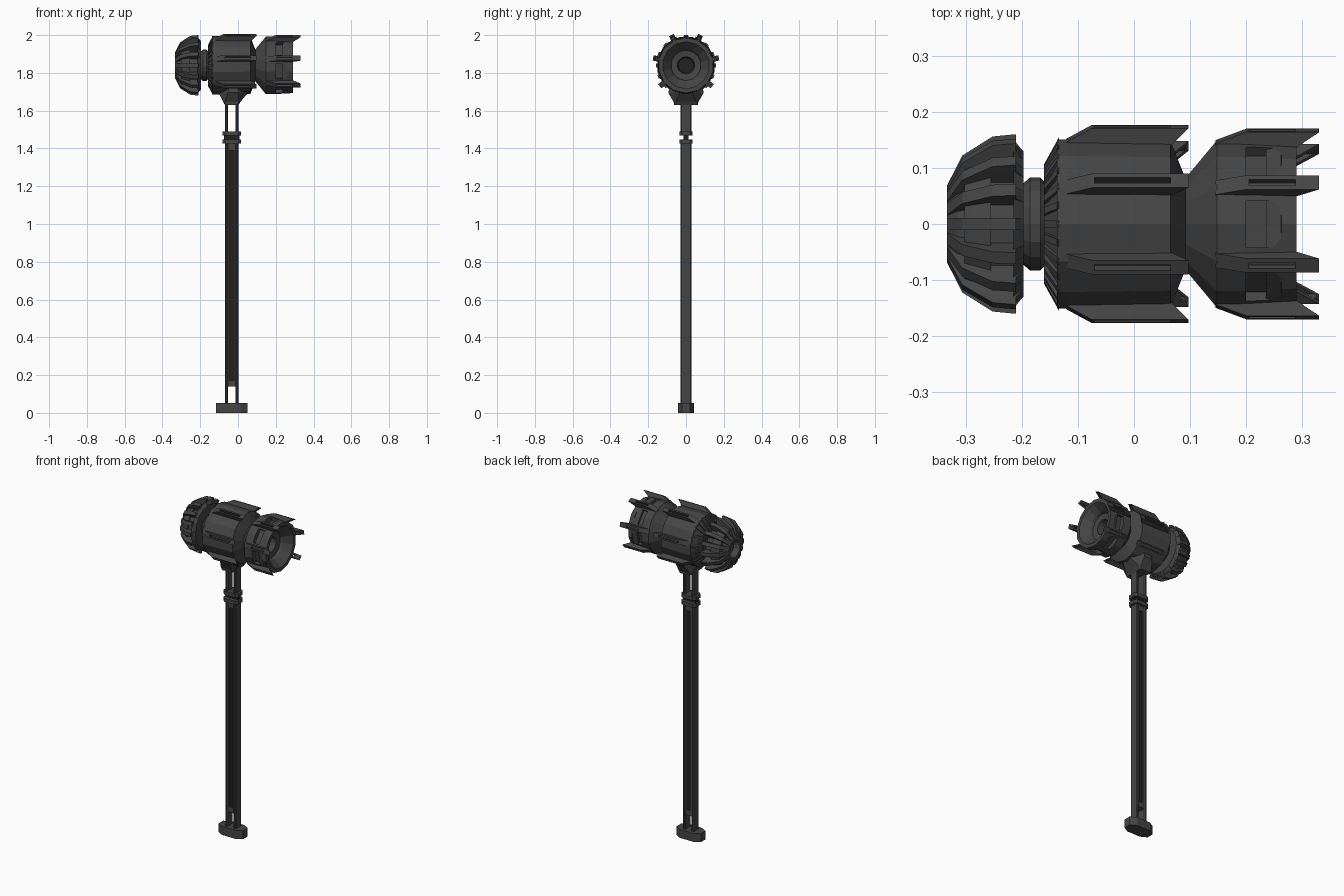
import bpy, bmesh, math
from mathutils import Matrix, Vector

if "Cube" in bpy.data.objects:
    bpy.data.objects.remove(bpy.data.objects["Cube"])

HZ = 1.84           # height of the head axis
HX = -0.033         # centre of the handle
dark = bpy.data.materials.new("dark_metal")
dark.diffuse_color = (0.06, 0.06, 0.06, 1)
dark.use_nodes = True
dark.node_tree.nodes["Principled BSDF"].inputs["Base Color"].default_value = dark.diffuse_color
black = bpy.data.materials.new("black_metal")
black.diffuse_color = (0.015, 0.015, 0.015, 1)
black.use_nodes = True
black.node_tree.nodes["Principled BSDF"].inputs["Base Color"].default_value = black.diffuse_color


def finish(bm, name, mat=dark):
    bmesh.ops.recalc_face_normals(bm, faces=bm.faces)
    me = bpy.data.meshes.new(name)
    bm.to_mesh(me)
    bm.free()
    me.materials.append(mat)
    ob = bpy.data.objects.new(name, me)
    bpy.context.collection.objects.link(ob)
    return ob


def lathe(name, prof, n, mat=dark):
    """Spin a closed (x, radius) outline round the head axis."""
    bm = bmesh.new()
    rings = []
    for x, r in prof:
        if r == 0:
            rings.append([bm.verts.new((x, 0, HZ))] * n)
            continue
        rings.append([bm.verts.new((x, r * math.cos(a), HZ + r * math.sin(a)))
                      for a in (math.pi / 2 + i * 2 * math.pi / n for i in range(n))])
    for A, B in zip(rings, rings[1:]):
        for i in range(n):
            j = (i + 1) % n
            quad = list(dict.fromkeys((A[i], A[j], B[j], B[i])))
            if len(quad) > 2:
                bm.faces.new(quad)
    return finish(bm, name, mat)


def slab(bm, pts, lo, hi, mat4):
    """Extrude an outline (u, v) from w=lo to w=hi, placed by a matrix."""
    a = [bm.verts.new(mat4 @ Vector((u, lo, v))) for u, v in pts]
    b = [bm.verts.new(mat4 @ Vector((u, hi, v))) for u, v in pts]
    bm.faces.new(a)
    bm.faces.new(b[::-1])
    for i in range(len(pts)):
        j = (i + 1) % len(pts)
        bm.faces.new((a[i], b[i], b[j], a[j]))


def around(deg):
    """Matrix whose local z points out of the head axis, deg from the top."""
    return Matrix.Translation((0, 0, HZ)) @ Matrix.Rotation(math.radians(deg), 4, 'X')


def radial(name, pts, angles, lo, hi):
    bm = bmesh.new()
    for d in angles:
        slab(bm, pts, lo, hi, around(d))
    return finish(bm, name)


def box(name, x, y, z, bevel=0, mat=dark):
    bm = bmesh.new()
    bmesh.ops.create_cube(bm, size=1)
    for v in bm.verts:
        for i, (lo, hi) in enumerate((x, y, z)):
            v.co[i] = lo if v.co[i] < 0 else hi
    if bevel:
        edges = [e for e in bm.edges if abs(e.verts[0].co.z - e.verts[1].co.z) > 1e-6]
        bmesh.ops.bevel(bm, geom=edges, offset=bevel, segments=1, affect='EDGES')
    return finish(bm, name, mat)


STEP = 360 / 7
fin_angles = [STEP / 2 + k * STEP for k in range(7) if k != 3]   # none at the bottom

# Middle barrel with ribbed shoulder
lathe("barrel", [(-.16, 0), (-.16, .092), (-.137, .14), (-.137, .154), (-.12, .155),
                 (.065, .152), (.095, .075), (.095, 0)], 14)
radial("shoulder_ribs", [(-.16, .08), (-.16, .107), (-.134, .154), (-.13, .13)],
       [i * 360 / 28 for i in range(28)], -.006, .006)

# Channel-shaped fins on barrel and cup: two side plates and a lower floor
def fins(name, x0, x1, x2, tip, r0, r1):
    side = [(x0, r0), (x1, r1), (tip, r1), (x2, r0 - .008), (x0, r0 - .012)]
    radial(name + "_plate_a", side, fin_angles, -.014, -.006)
    radial(name + "_plate_b", side, fin_angles, .006, .014)
    k = x1 + .005
    radial(name + "_floor", [(x0, r0), (x1, r1), (k, r1), (k, r0 + .006),
                             (x2, r0 + .006), (x2, r0 - .008), (x0, r0 - .012)],
           fin_angles, -.006, .006)
    radial(name + "_tip", [(x2, r1 - .007), (x2, r1), (tip, r1), (tip - .006, r1 - .007)],
           fin_angles, -.006, .006)

fins("barrel_fin", -.12, -.075, .065, .097, .153, .178)
fins("cup_fin", .145, .2, .288, .33, .15, .171)

# Neck and ribbed gear on the left
lathe("neck", [(-.21, 0), (-.205, .066), (-.185, .083), (-.167, .083), (-.15, .066), (-.15, 0)], 16)
lathe("gear_core", [(-.295, 0), (-.295, .04), (-.333, .058), (-.333, .068), (-.315, .088),
                    (-.302, .093), (-.302, .112), (-.292, .116), (-.255, .13),
                    (-.255, .118), (-.215, .118), (-.215, .147), (-.197, .13), (-.197, 0)], 16)
radial("gear_ribs", [(-.333, .05), (-.333, .069), (-.306, .122), (-.252, .156),
                     (-.21, .16), (-.21, .145), (-.198, .13), (-.22, .1), (-.3, .08)],
       [i * 22.5 for i in range(16)], -.011, .011)

# Striking cup on the right, with pockets cut between the fins
cup = lathe("cup", [(.085, 0), (.085, .07), (.095, .088), (.148, .153), (.2, .152), (.29, .147),
                    (.29, .125), (.245, .085), (.23, .08), (.225, .046), (.16, .04), (.16, 0)], 14)
bm = bmesh.new()
for k in range(7):
    m = around(k * STEP)
    slab(bm, [(.2, .122), (.2, .2), (.275, .2), (.262, .143), (.235, .136), (.235, .122)], -.042, .042, m)
cutter = finish(bm, "pocket_cutter", black)
cutter.hide_render = True
cutter.hide_viewport = True
mod = cup.modifiers.new("pockets", 'BOOLEAN')
mod.object = cutter
mod.operation = 'DIFFERENCE'
mod.solver = 'EXACT'
lathe("cup_bore", [(.161, 0), (.162, .041), (.166, .041), (.166, 0)], 14, black)

# Tapered mount under the head
bm = bmesh.new()
levels = [(1.63, .036, .062), (1.645, .045, .065), (1.695, .078, .094), (1.735, .07, .085)]
rings = []
for z, hx, hy in levels:
    c = .35
    corner = [(hx, hy * c), (hx * c, hy), (-hx * c, hy), (-hx, hy * c),
              (-hx, -hy * c), (-hx * c, -hy), (hx * c, -hy), (hx, -hy * c)]
    if z < 1.65:
        corner = [(x if abs(x) == hx else x * 2.4, y if abs(y) == hy else y * 2.4) for x, y in corner]
    rings.append([bm.verts.new((HX + x + (.008 if z > 1.65 else 0), y, z)) for x, y in corner])
for A, B in zip(rings, rings[1:]):
    for i in range(8):
        bm.faces.new((A[i], A[(i + 1) % 8], B[(i + 1) % 8], B[i]))
bm.faces.new(rings[0])
bm.faces.new(rings[-1])
finish(bm, "head_mount")

# Twin handle rails, mirrored about the handle centre
for s, side in ((-1, "left"), (1, "right")):
    x = sorted((HX + s * .02, HX + s * .036))
    box(side + "_rail", x, (-.028, .028), (.04, 1.43), .005)
    box(side + "_upper_rail", x, (-.028, .028), (1.48, 1.65), .005)
    w = sorted((HX + s * .011, HX + s * .021))
    box(side + "_web", w, (-.022, .022), (.14, 1.43))
box("web_core", (HX - .012, HX + .012), (-.012, .012), (.17, 1.4), 0, black)
box("web_bottom", (HX - .012, HX + .012), (-.022, .022), (.14, .172))
box("web_top", (HX - .012, HX + .012), (-.022, .022), (1.39, 1.43))

# Double collar
box("lower_collar", (HX - .05, HX + .05), (-.035, .035), (1.425, 1.447), .014)
box("collar_core", (HX - .041, HX + .041), (-.013, .013), (1.44, 1.475), 0, black)
box("upper_collar", (HX - .05, HX + .05), (-.035, .035), (1.468, 1.49), .014)

# Foot
bm = bmesh.new()
half = [(-.083, .022), (-.045, .043), (.045, .043), (.083, .022)]
outline = half + [(-x, -y) for x, y in half]
flat = Matrix.Translation((HX, 0, 0)) @ Matrix.Rotation(math.radians(90), 4, 'X')
slab(bm, [(x, y) for x, y in outline], 0, .052, flat)
foot = finish(bm, "foot")
